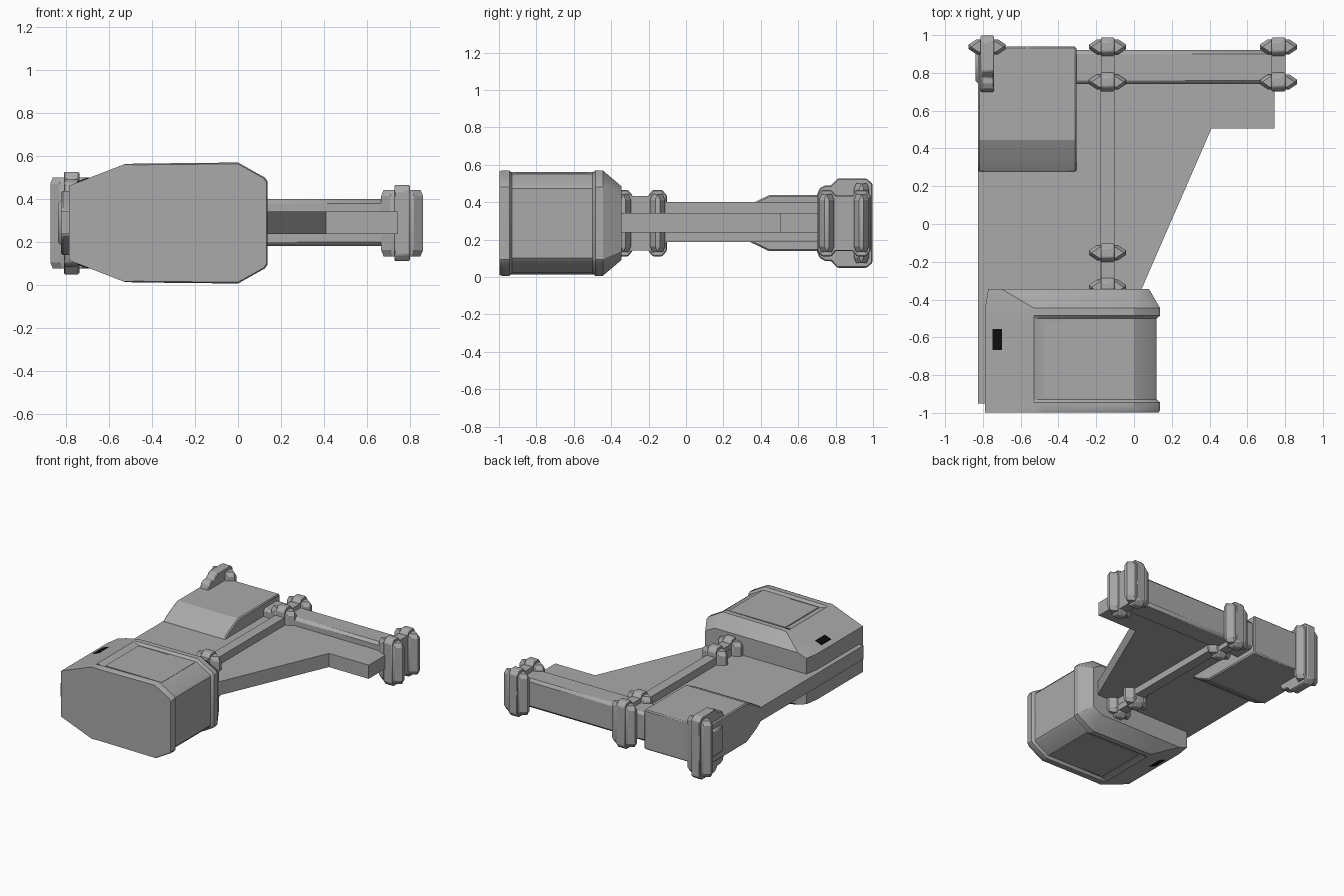
import bpy, bmesh, math

if "Cube" in bpy.data.objects:
    bpy.data.objects.remove(bpy.data.objects["Cube"])

MID = 0.288  # mirror height of the hull


def material(name, rgb):
    m = bpy.data.materials.new(name)
    m.diffuse_color = (*rgb, 1)
    m.use_nodes = True
    m.node_tree.nodes["Principled BSDF"].inputs["Base Color"].default_value = m.diffuse_color
    return m


GREY = material("hull grey", (0.40, 0.40, 0.40))
BLACK = material("vent black", (0.004, 0.004, 0.004))


def finish(name, bm, mat=GREY, bevel=0.0, angle=25):
    bmesh.ops.recalc_face_normals(bm, faces=bm.faces)
    me = bpy.data.meshes.new(name)
    bm.to_mesh(me)
    bm.free()
    ob = bpy.data.objects.new(name, me)
    bpy.context.collection.objects.link(ob)
    me.materials.append(mat)
    if bevel:
        mod = ob.modifiers.new("bevel", 'BEVEL')
        mod.width = bevel
        mod.segments = 1
        mod.limit_method = 'ANGLE'
    bpy.ops.object.select_all(action='DESELECT')
    ob.select_set(True)
    bpy.context.view_layer.objects.active = ob
    bpy.ops.object.shade_smooth_by_angle(angle=math.radians(angle))
    return ob


def loft(name, rings, **kw):
    """Skin a list of equal-length point rings and cap both ends."""
    bm = bmesh.new()
    vs = [[bm.verts.new(p) for p in r] for r in rings]
    n = len(vs[0])
    for a, b in zip(vs, vs[1:]):
        for i in range(n):
            j = (i + 1) % n
            bm.faces.new((a[i], a[j], b[j], b[i]))
    bm.faces.new(vs[0])
    bm.faces.new(vs[-1])
    return finish(name, bm, **kw)


def prism_z(name, pts, z0, z1, **kw):
    return loft(name, [[(x, y, z) for x, y in pts] for z in (z0, z1)], **kw)


def prism_x(name, pts, x0, x1, **kw):
    return loft(name, [[(x, y, z) for y, z in pts] for x in (x0, x1)], **kw)


def box(name, x0, x1, y0, y1, z0, z1, **kw):
    return prism_z(name, [(x0, y0), (x1, y0), (x1, y1), (x0, y1)], z0, z1, **kw)


def mirrored(top):
    """Close a half profile (u, z) by reflecting it below MID."""
    return top + [(u, 2 * MID - z) for u, z in reversed(top)]


# Flat deck
prism_z("deck_plate", [(-0.825, -0.95), (-0.22, -0.95), (0.04, -0.345), (0.41, 0.505),
                       (0.745, 0.505), (0.745, 0.9), (-0.825, 0.9)], 0.238, 0.342)

# Cross beam and lengthwise spine
box("rear_beam", -0.84, 0.80, 0.74, 0.92, 0.18, 0.40, bevel=0.02)
box("spine", -0.178, -0.102, -0.4, 0.8, 0.187, 0.40)


# Front pod: octagonal hull with a channel wrapped round its right side
def pod_ring(y, d=0.0):
    top = [(-0.788, 0.462), (-0.53, 0.562), (-0.48, 0.565 - d), (0.0, 0.57 - d),
           (0.125 - d, 0.50 - d / 2), (0.138 - d, 0.482 - d / 2)]
    return [(x, y, z) for x, z in mirrored(top)]


rear_top = [(-0.772, 0.462), (-0.70, 0.485), (-0.48, 0.485), (0.0, 0.485), (0.07, 0.45), (0.08, 0.44)]
loft("front_pod", [pod_ring(-0.997, 0.006), pod_ring(-0.985), pod_ring(-0.945), pod_ring(-0.93, 0.018),
                   pod_ring(-0.50, 0.018), pod_ring(-0.485), pod_ring(-0.445),
                   [(x, -0.345, z) for x, z in mirrored(rear_top)]], angle=29)

# Raised panel frame edge inside the channel, above and below
for side, s in (("upper", 1), ("lower", -1)):
    zc = lambda z: MID + s * (z - MID)
    loft(side + "_channel_panel",
         [[(x, y, zc(z)) for x, y in ((-0.475, -0.915), (0.0, -0.915), (0.0, -0.515), (-0.475, -0.515))]
          for z in (0.54, 0.554)])
    # Dark vent lying on the sloped shoulder
    vent = []
    for off in (-0.003, 0.004):
        vent.append([(x, y, zc(0.462 + (x + 0.788) * 0.388 + off))
                     for x, y in ((-0.75, -0.668), (-0.70, -0.668), (-0.70, -0.555), (-0.75, -0.555))])
    loft(side + "_vent", vent, mat=BLACK)

# Rear left engine block with sloped front
prism_x("rear_block", mirrored([(0.275, 0.345), (0.335, 0.385), (0.445, 0.438), (0.94, 0.438)]),
        -0.825, -0.305, bevel=0.008)


# Clamps: octagonal wings crossed by a taller narrow core
def wing_pad(name, x, y, half):
    def ring(k, z):
        w, d, c = 0.098 - k, 0.040 - k, 0.028
        return [(x + u, y + v, z) for u, v in
                ((-w, -d + c), (-w + c * 1.5, -d), (w - c * 1.5, -d), (w, -d + c),
                 (w, d - c), (w - c * 1.5, d), (-w + c * 1.5, d), (-w, d - c))]
    loft(name, [ring(0.012, MID - half), ring(0, MID - half + 0.03),
                ring(0, MID + half - 0.03), ring(0.012, MID + half)])


def clamp_core(name, x, y, half, depth=0.05):
    prism_x(name, mirrored([(y - depth, MID + half - 0.03), (y - depth + 0.025, MID + half),
                            (y + depth - 0.025, MID + half), (y + depth, MID + half - 0.03)]),
            x - 0.036, x + 0.036, bevel=0.006)


for label, x, ys in (("right", 0.765, (0.752, 0.938)), ("centre", -0.14, (0.752, 0.938)),
                     ("spine_front", -0.14, (-0.335, -0.152))):
    for i, y in enumerate(ys):
        wing_pad(f"{label}_clamp_wing_{i + 1}", x, y, 0.155)
        clamp_core(f"{label}_clamp_core_{i + 1}", x, y, 0.178)
    box(label + "_clamp_link", x - 0.036, x + 0.036, ys[0], ys[1], MID - 0.145, MID + 0.145)

# Large left clamp with a stepped core
wing_pad("left_clamp_wing", -0.777, 0.938, 0.213)
prism_x("left_clamp_core", mirrored([(0.70, 0.44), (0.715, 0.475), (0.745, 0.49), (0.775, 0.49),
                                     (0.81, 0.527), (0.965, 0.527), (0.997, 0.50)]),
        -0.812, -0.74, bevel=0.006)
